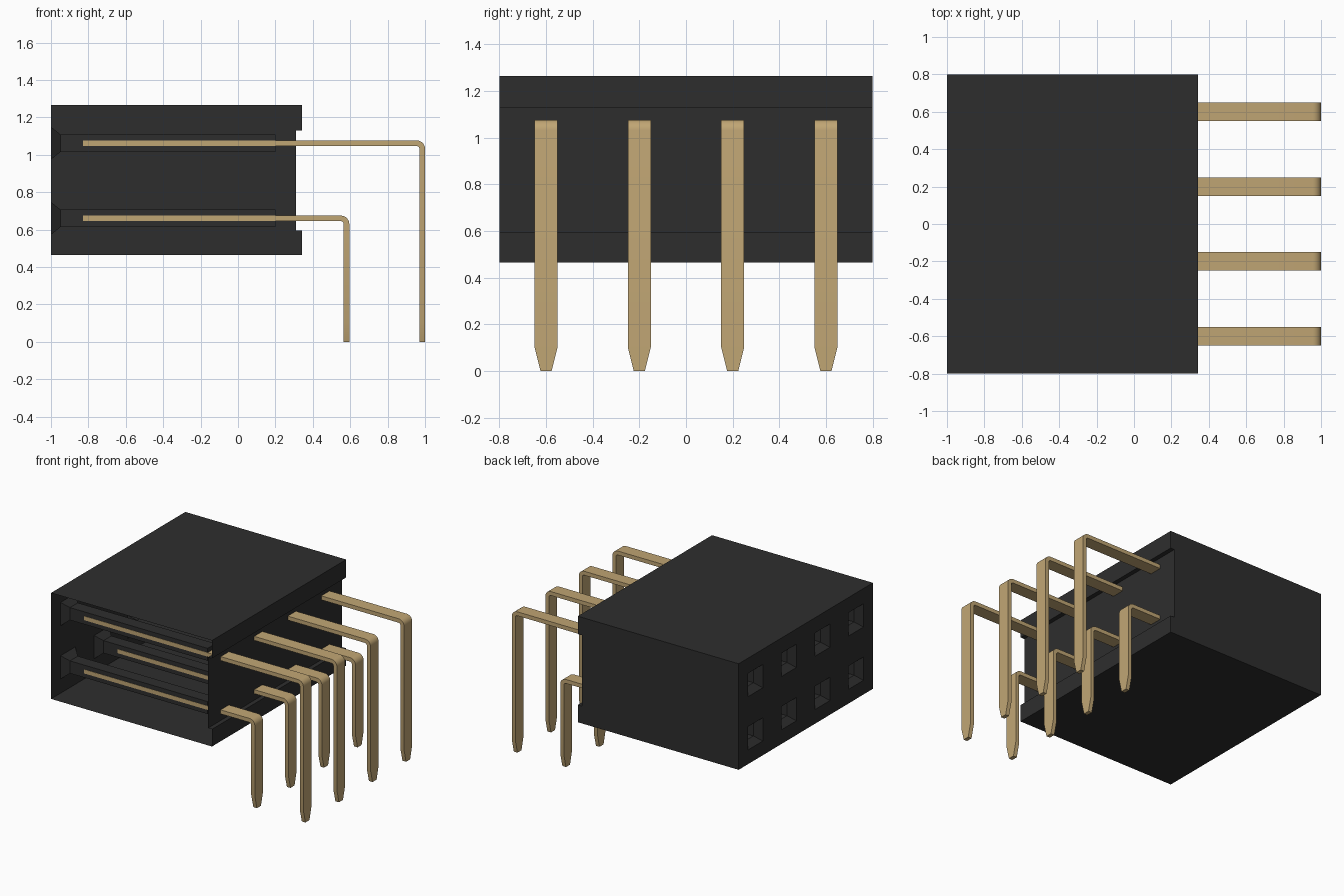
import bpy, bmesh
from math import sin, cos, pi

cube = bpy.data.objects.get("Cube")
if cube:
    bpy.data.objects.remove(cube)


def make_material(name, rgb, roughness):
    mat = bpy.data.materials.new(name)
    mat.use_nodes = True
    mat.diffuse_color = (*rgb, 1)
    node = mat.node_tree.nodes["Principled BSDF"]
    node.inputs["Base Color"].default_value = (*rgb, 1)
    node.inputs["Roughness"].default_value = roughness
    return mat


def make_object(name, bm, mat):
    mesh = bpy.data.meshes.new(name)
    bm.to_mesh(mesh)
    bm.free()
    mesh.materials.append(mat)
    obj = bpy.data.objects.new(name, mesh)
    bpy.context.collection.objects.link(obj)
    return obj


def add_face(bm, points):
    return bm.faces.new([bm.verts.new(p) for p in points])


black = make_material("black plastic", (0.027, 0.027, 0.027), 0.6)
gold = make_material("gold metal", (0.53, 0.38, 0.175), 0.5)

COLUMNS = (-0.6, -0.2, 0.2, 0.6)          # pin positions across the depth
ROWS = ((0.66, 0.595), (1.062, 1.0))      # pin height and outer reach
LEFT, BACK, BOTTOM, TOP = -1.0, 0.8, 0.465, 1.265
MOUTH, BORE = 0.088, 0.047                # half sizes of the sockets

# Housing shell: lipped profile swept along y, open at the front
bm = bmesh.new()
profile = [(LEFT, TOP), (0.343, TOP), (0.343, 1.13), (0.31, 1.13),
           (0.31, 0.595), (0.343, 0.595), (0.343, BOTTOM), (LEFT, BOTTOM)]
for (x0, z0), (x1, z1) in zip(profile, profile[1:]):
    add_face(bm, [(x0, -BACK, z0), (x1, -BACK, z1), (x1, BACK, z1), (x0, BACK, z0)])
add_face(bm, [(x, BACK, z) for x, z in profile])

# Mating wall: a grid of faces that leaves out the socket mouths
ys = [-BACK] + [c + s * MOUTH for c in COLUMNS for s in (-1, 1)] + [BACK]
zs = [BOTTOM] + [r[0] + s * MOUTH for r in ROWS for s in (-1, 1)] + [TOP]
for i, (y0, y1) in enumerate(zip(ys, ys[1:])):
    for j, (z0, z1) in enumerate(zip(zs, zs[1:])):
        if not (i % 2 and j % 2):
            add_face(bm, [(LEFT, y0, z0), (LEFT, y0, z1), (LEFT, y1, z1), (LEFT, y1, z0)])

# Sockets: flared mouth, straight bore and end wall
for y in COLUMNS:
    for z, reach in ROWS:
        rings = [[(x, y + a * h, z + b * h) for a, b in ((-1, -1), (1, -1), (1, 1), (-1, 1))]
                 for x, h in ((LEFT, MOUTH), (-0.95, BORE), (0.2, BORE))]
        for r, s in zip(rings, rings[1:]):
            for k in range(4):
                n = (k + 1) % 4
                add_face(bm, [r[k], s[k], s[n], r[n]])
        add_face(bm, rings[-1][::-1])
bmesh.ops.remove_doubles(bm, verts=bm.verts, dist=0.0001)
make_object("housing", bm, black)


def make_pin(name, y, z, reach):
    """Flat strip that runs along x, bends down and ends in a tapered tip."""
    thick, radius, half, steps = 0.03, 0.045, 0.049, 6
    top = z + thick / 2
    inner = radius - thick
    cx, cz = reach - radius, top - radius
    # Each station: outer point, inner point, half width
    stations = [((-0.83, top), (-0.83, top - thick), half)]
    for i in range(steps + 1):
        a = pi / 2 * i / steps
        stations.append(((cx + radius * sin(a), cz + radius * cos(a)),
                         (cx + inner * sin(a), cz + inner * cos(a)), half))
    for height, width in ((0.1, half), (0, 0.024)):
        stations.append(((reach, height), (reach - thick, height), width))
    bm = bmesh.new()
    rings = []
    for (ox, oz), (ix, iz), w in stations:
        corners = ((ox, y - w, oz), (ox, y + w, oz), (ix, y + w, iz), (ix, y - w, iz))
        rings.append([bm.verts.new(p) for p in corners])
    for r, s in zip(rings, rings[1:]):
        for k in range(4):
            n = (k + 1) % 4
            bm.faces.new((r[k], s[k], s[n], r[n]))
    bm.faces.new(rings[0])
    bm.faces.new(rings[-1][::-1])
    bmesh.ops.recalc_face_normals(bm, faces=bm.faces)
    return make_object(name, bm, gold)


# Pins: a short lower row and a long upper row
pins = []
for label, (z, reach) in zip(("lower", "upper"), ROWS):
    for i, y in enumerate(COLUMNS):
        pins.append(make_pin(f"{label}_pin_{i + 1}", y, z, reach))

bpy.ops.object.select_all(action="DESELECT")
for pin in pins:
    pin.select_set(True)
bpy.context.view_layer.objects.active = pins[0]
bpy.ops.object.shade_smooth_by_angle(angle=pi / 7)
